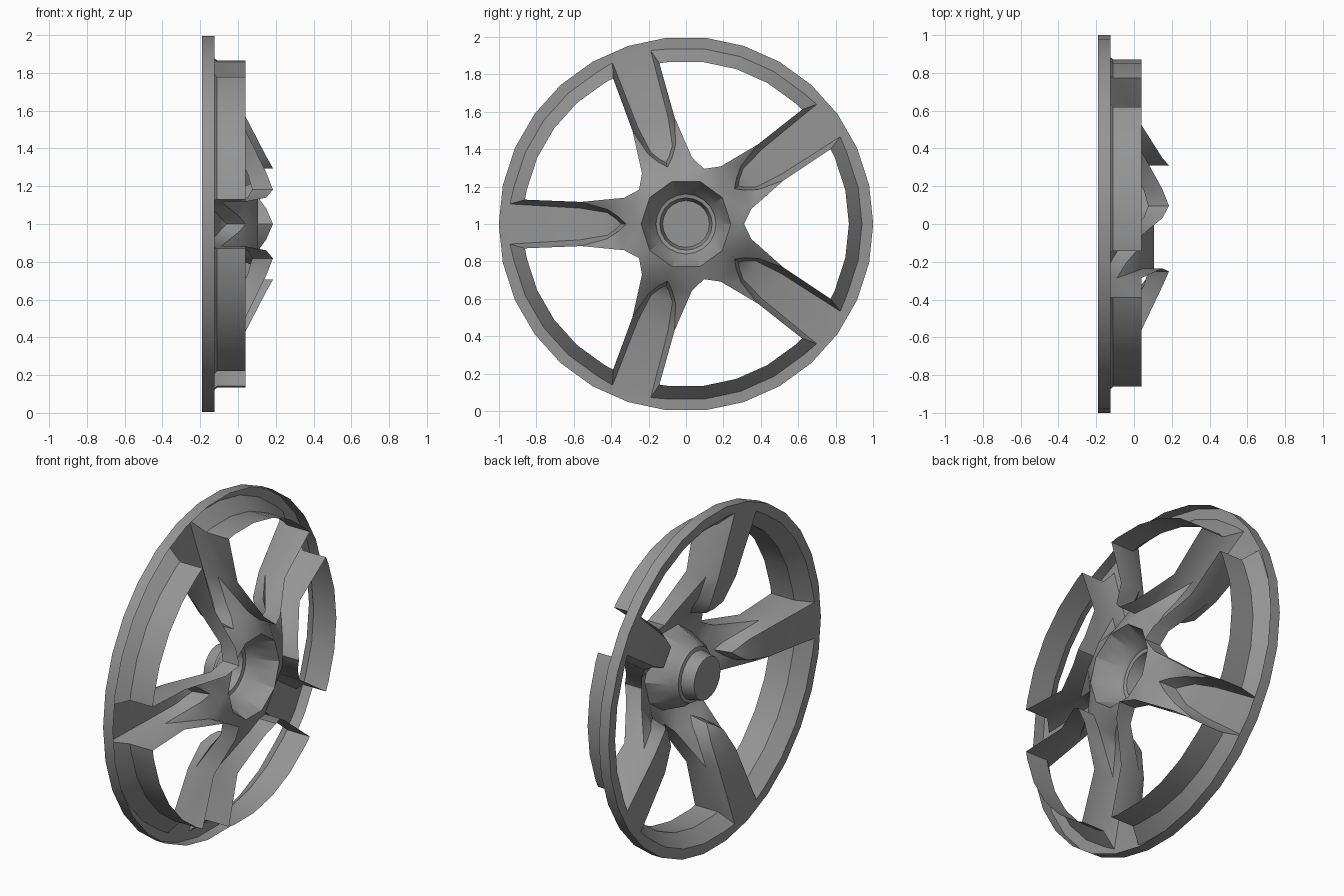
import bpy, bmesh, math
from mathutils import Matrix, Vector

if "Cube" in bpy.data.objects:
    bpy.data.objects.remove(bpy.data.objects["Cube"])

# dark grey paint
grey = bpy.data.materials.new("dark_grey")
grey.diffuse_color = (0.3, 0.3, 0.3, 1)
grey.use_nodes = True
grey.node_tree.nodes["Principled BSDF"].inputs["Base Color"].default_value = grey.diffuse_color


def polar(r, deg, x):
    a = math.radians(deg)
    return (x, r * math.cos(a), r * math.sin(a))


def spoke(along, side, x):
    # along = distance down the spoke centre line (36 deg), side = offset toward the window
    c, s = math.cos(math.radians(36)), math.sin(math.radians(36))
    return (x, along * c + side * s, along * s - side * c)


def finish(bm, name):
    bmesh.ops.remove_doubles(bm, verts=bm.verts, dist=0.0005)
    bmesh.ops.recalc_face_normals(bm, faces=bm.faces)
    # visible face of the wheel looks toward -x
    if sum(f.normal.x * f.calc_area() for f in bm.faces) > 0:
        bmesh.ops.reverse_faces(bm, faces=bm.faces)
    mesh = bpy.data.meshes.new(name)
    bm.to_mesh(mesh)
    bm.free()
    mesh.materials.append(grey)
    ob = bpy.data.objects.new(name, mesh)
    ob.location = (0, 0, 1)
    bpy.context.collection.objects.link(ob)
    bpy.ops.object.select_all(action='DESELECT')
    ob.select_set(True)
    bpy.context.view_layer.objects.active = ob
    bpy.ops.object.shade_smooth_by_angle(angle=math.radians(30))


# half of one 72 degree sector: window centre at 0 deg, spoke centre at 36 deg
FRONT, LIP, BEVEL, BACK = -0.19, -0.125, -0.11, 0.04
pts = {}
for d in (0, 12, 24, 36):
    pts[f"O{d}"] = polar(1.0, d, FRONT)
    pts[f"L{d}"] = polar(1.0, d, LIP)
for d in (0, 12, 24):
    pts[f"I{d}"] = polar(0.94, d, FRONT)
    pts[f"W{d}"] = polar(0.87, d, BEVEL)
    pts[f"B{d}"] = polar(0.87, d, BACK)
# raised spoke panel that narrows to a bow near the hub
for i, (a, w, x) in enumerate([(0.94, 0.107, FRONT), (0.57, 0.085, -0.15),
                               (0.42, 0.06, -0.115), (0.37, 0.025, -0.085)]):
    pts[f"P{i}"] = spoke(a, w, x)
    pts[f"C{i}"] = spoke(a, 0, x)
pts["bow"] = spoke(0.345, 0, -0.06)
# foot of the bow
pts["A1"] = spoke(0.42, 0.078, -0.04)
pts["A2"] = spoke(0.36, 0.038, 0.01)
pts["tip"] = spoke(0.32, 0, 0.04)
# window side wall, front edge and back edge
for n, a, w, x, b in [("c", 0.86, 0.13, BEVEL, BACK), ("m", 0.56, 0.118, -0.09, BACK),
                      ("n", 0.33, 0.14, 0.05, 0.15)]:
    pts["W" + n] = spoke(a, w, x)
    pts["B" + n] = spoke(a, w, b)
pts["We"] = polar(0.31, 0, 0.075)
pts["Be"] = polar(0.31, 0, 0.185)
pts["H0"] = polar(0.24, 0, 0.105)
pts["H36"] = polar(0.24, 36, 0.105)


def strip(a, b):
    # quads between two named edges of equal length
    a, b = a.split(), b.split()
    return [(a[i], a[i + 1], b[i + 1], b[i]) for i in range(len(a) - 1)]


wall = "W0 W12 W24 Wc Wm Wn We"
faces = strip("L0 L12 L24 L36", "O0 O12 O24 O36")            # outer lip
faces += strip("O0 O12 O24", "I0 I12 I24")                   # front ring
faces += [("O24", "P0", "I24"), ("O24", "O36", "C0", "P0")]
faces += strip("C0 C1 C2 C3", "P0 P1 P2 P3")                 # spoke panel
faces += [("C3", "bow", "P3")]
faces += strip("I0 I12 I24 P0 P1", "W0 W12 W24 Wc Wm")       # window bevel
faces += strip("P1 P2 P3 bow", "Wm A1 A2 tip")               # bow side
faces += [("Wm", "A1", "Wn"), ("A1", "A2", "Wn"), ("A2", "tip", "Wn"),
          ("tip", "H36", "Wn"), ("Wn", "H36", "H0", "We")]   # spoke root
faces += strip(wall, wall.replace("W", "B"))                 # window walls

# rim, spokes and window walls: mirror and repeat the half sector
bm = bmesh.new()
for k in range(5):
    rot = Matrix.Rotation(math.radians(72 * k), 3, 'X')
    for m in (1, -1):
        vs = {n: bm.verts.new(rot @ Vector((x, y, z * m))) for n, (x, y, z) in pts.items()}
        for f in faces:
            loop = [vs[n] for n in f]
            bm.faces.new(loop if m == 1 else loop[::-1])
finish(bm, "rim_and_spokes")

# hub: stepped cup, ten-sided at its foot, closed by a flat cap
N = 20
profile = [(0.24, 0.105), (0.185, -0.03), (0.165, -0.045), (0.16, -0.06),
           (0.14, -0.065), (0.125, -0.14)]
bm = bmesh.new()
rings = []
for i, (r, x) in enumerate(profile):
    ring = []
    for j in range(N):
        flat = math.cos(math.pi / 10) if (i < 2 and j % 2) else 1.0
        ring.append(bm.verts.new(polar(r * flat, 360 * j / N, x)))
    rings.append(ring)
for a, b in zip(rings, rings[1:]):
    for j in range(N):
        k = (j + 1) % N
        bm.faces.new((a[j], a[k], b[k], b[j]))
bm.faces.new(rings[-1])
finish(bm, "hub_cap")
